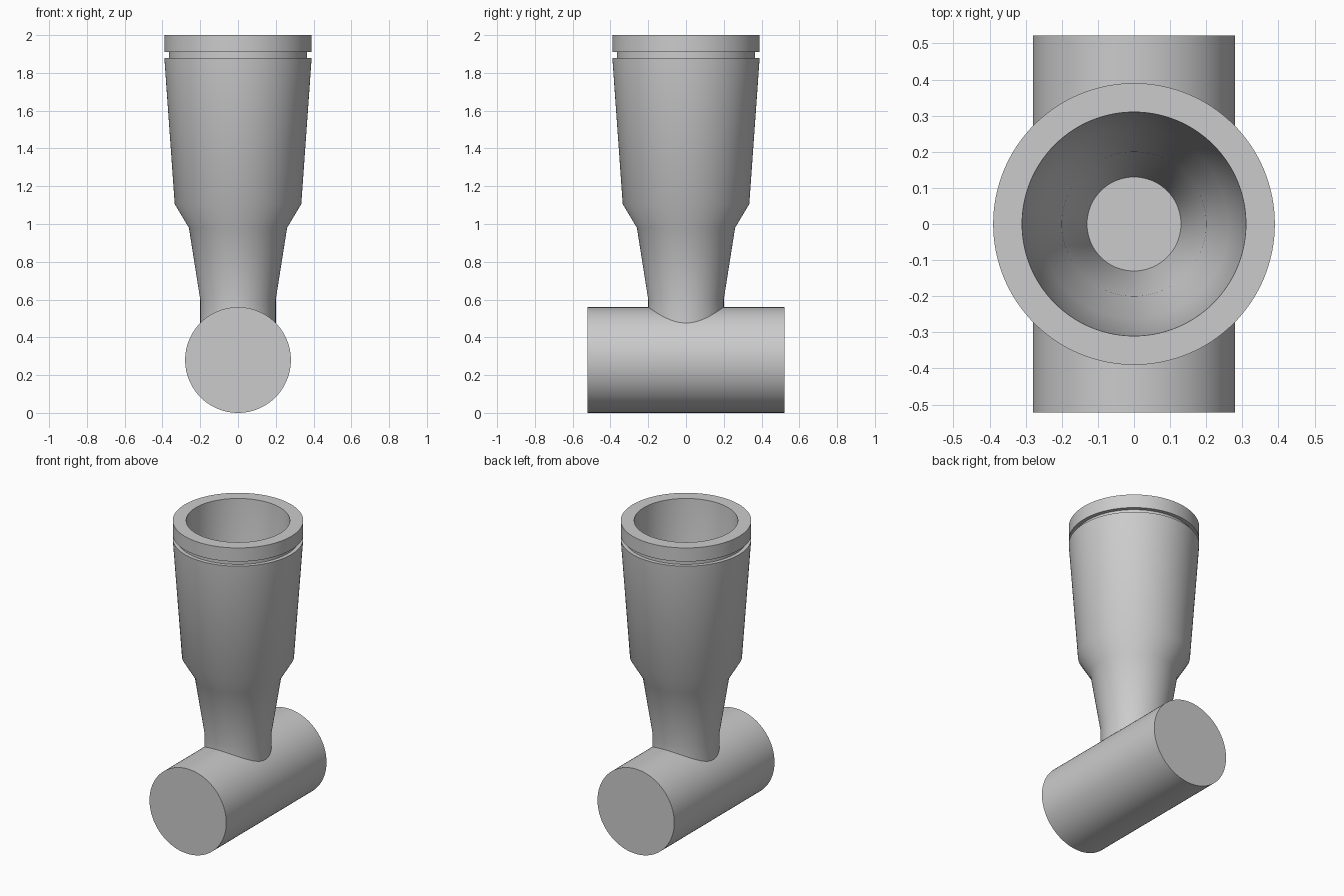
import bpy
import bmesh
from math import radians
from mathutils import Matrix, Vector

if "Cube" in bpy.data.objects:
    bpy.data.objects.remove(bpy.data.objects["Cube"], do_unlink=True)

SEGMENTS = 128

# Single plain grey material
grey = bpy.data.materials.new("plain grey")
grey.use_nodes = True
grey.diffuse_color = (0.6, 0.6, 0.6, 1)
grey.node_tree.nodes["Principled BSDF"].inputs["Base Color"].default_value = (0.6, 0.6, 0.6, 1)


def add_object(name, bm):
    mesh = bpy.data.meshes.new(name)
    bmesh.ops.recalc_face_normals(bm, faces=bm.faces)
    bm.to_mesh(mesh)
    bm.free()
    mesh.materials.append(grey)
    obj = bpy.data.objects.new(name, mesh)
    bpy.context.collection.objects.link(obj)
    return obj


def lathe(name, profile):
    """Spin an (r, z) profile about z and close both ends with flat discs."""
    bm = bmesh.new()
    points = [bm.verts.new((r, 0, z)) for r, z in profile]
    edges = [bm.edges.new(pair) for pair in zip(points, points[1:])]
    bmesh.ops.spin(bm, geom=points + edges, axis=(0, 0, 1), cent=(0, 0, 0),
                   angle=radians(360), steps=SEGMENTS, use_merge=True)
    bmesh.ops.remove_doubles(bm, verts=bm.verts, dist=0.0001)
    bmesh.ops.holes_fill(bm, edges=[e for e in bm.edges if e.is_boundary], sides=0)
    return add_object(name, bm)


# Hollow socket: neck, shoulder, tapered body, groove, rim, then the bore
socket = lathe("socket", [
    (0.20, 0.30), (0.20, 0.60), (0.26, 0.98), (0.335, 1.105),
    (0.39, 1.88), (0.365, 1.88), (0.365, 1.91), (0.39, 1.91),
    (0.39, 2.00), (0.31, 2.00),
    (0.262, 1.13), (0.20, 1.01), (0.13, 0.60),
])

# Solid cross bar lying front to back
bm = bmesh.new()
bmesh.ops.create_cone(bm, cap_ends=True, segments=SEGMENTS, radius1=0.28, radius2=0.28,
                      depth=1.045,
                      matrix=Matrix.Translation(Vector((0, 0, 0.28)))
                      @ Matrix.Rotation(radians(90), 4, 'X'))
bar = add_object("cross_bar", bm)

# Trim the neck to the curve of the bar
trim = socket.modifiers.new("trim neck", 'BOOLEAN')
trim.operation = 'DIFFERENCE'
trim.solver = 'EXACT'
trim.object = bar
bpy.context.view_layer.objects.active = socket
bpy.ops.object.select_all(action='DESELECT')
socket.select_set(True)
bpy.ops.object.modifier_apply(modifier=trim.name)

# Smooth the round walls and keep the rims sharp
bar.select_set(True)
bpy.ops.object.shade_smooth_by_angle(angle=radians(30))
